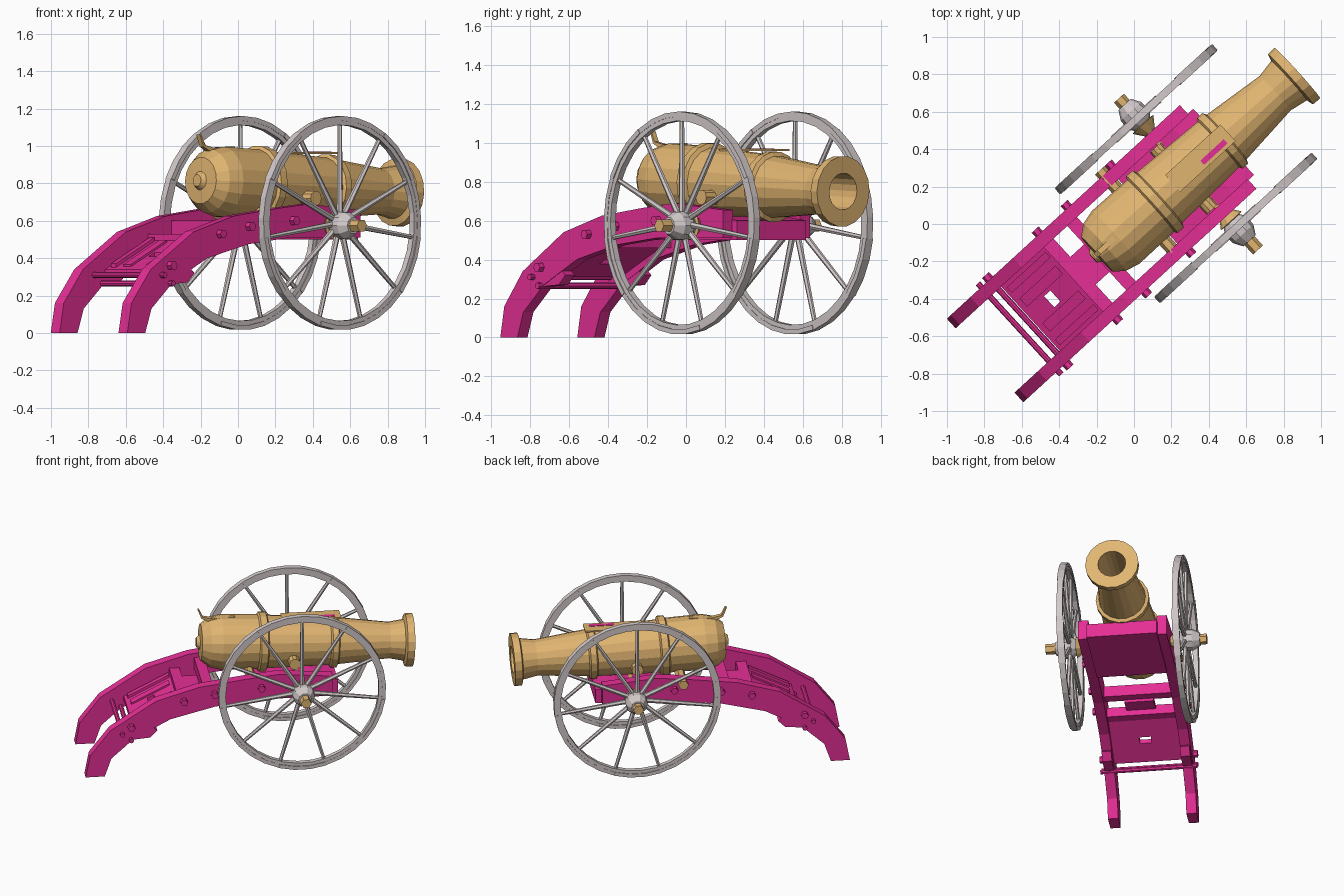
import bpy, bmesh, math
from mathutils import Matrix, Vector

if "Cube" in bpy.data.objects:
    bpy.data.objects.remove(bpy.data.objects["Cube"])

# The gun is built along local x (muzzle +x), then turned to its heading
HEADING = Matrix.Rotation(math.radians(42.5), 4, 'Z')


def material(name, rgb):
    m = bpy.data.materials.new(name)
    m.use_nodes = True
    m.diffuse_color = (*rgb, 1)
    m.node_tree.nodes["Principled BSDF"].inputs["Base Color"].default_value = (*rgb, 1)
    return m


brass = material("brass", (0.75, 0.46, 0.165))
paint = material("magenta_paint", (0.78, 0.028, 0.30))
grey = material("pale_grey", (0.65, 0.585, 0.585))


def finish(name, bm, mat):
    bmesh.ops.recalc_face_normals(bm, faces=bm.faces)
    bm.transform(HEADING)
    mesh = bpy.data.meshes.new(name)
    bm.to_mesh(mesh)
    bm.free()
    mesh.materials.append(mat)
    obj = bpy.data.objects.new(name, mesh)
    bpy.context.collection.objects.link(obj)
    return obj


def extrude(name, profile, y0, y1, mat):
    """Extrude an (x, z) outline sideways from y0 to y1."""
    bm = bmesh.new()
    face = bm.faces.new([bm.verts.new((x, y0, z)) for x, z in profile])
    out = bmesh.ops.extrude_face_region(bm, geom=[face])
    moved = [g for g in out["geom"] if isinstance(g, bmesh.types.BMVert)]
    bmesh.ops.translate(bm, verts=moved, vec=(0, y1 - y0, 0))
    return finish(name, bm, mat)


def box(name, x0, x1, y0, y1, z0, z1, mat):
    return extrude(name, [(x0, z0), (x1, z0), (x1, z1), (x0, z1)], y0, y1, mat)


def floor_board(name, x0, x1, y0, y1, lift=0):
    """Board lying on the sloping trail floor."""
    z0, z1 = (0.5 + (x + 0.43) * 0.5 + lift for x in (x0, x1))
    extrude(name, [(x0, z0), (x1, z1), (x1, z1 - .03), (x0, z0 - .03)], y0, y1, paint)


def lathe(bm, profile, steps, matrix, closed=False):
    """Spin (along, radius) points about local x."""
    n = len(profile)
    rings = []
    for along, r in profile:
        count = steps if r > 0 else 1
        rings.append([bm.verts.new(matrix @ Vector((along,
                     r * math.cos(math.tau * i / steps),
                     r * math.sin(math.tau * i / steps)))) for i in range(count)])
    for k in range(n if closed else n - 1):
        a, b = rings[k], rings[(k + 1) % n]
        for i in range(steps):
            j = (i + 1) % steps
            quad = [a[i % len(a)], a[j % len(a)], b[j % len(b)], b[i % len(b)]]
            bm.faces.new(list(dict.fromkeys(quad)))


def turned(name, profile, steps, matrix, mat, closed=False):
    bm = bmesh.new()
    lathe(bm, profile, steps, matrix, closed)
    return finish(name, bm, mat)


def crossways(x, z):
    """Local x of a lathe becomes sideways y, placed at x, z."""
    return Matrix.Translation((x, 0, z)) @ Matrix.Rotation(math.pi / 2, 4, 'Z')


def rod(name, x, z, y0, y1, r, mat, sides=8):
    turned(name, [(y0, 0), (y0, r), (y1, r), (y1, 0)], sides, crossways(x, z), mat)


# Barrel with reinforcing rings, flared lip and open bore
TILT = (Matrix.Translation((0, 0.013, 0.803)) @ Matrix.Rotation(-0.007, 4, 'Z')
        @ Matrix.Rotation(0.045, 4, 'Y'))
turned("barrel", [(-.285, 0), (-.285, .032), (-.262, .05), (-.257, .125), (-.2, .17),
                  (-.12, .19), (.13, .187), (.14, .205), (.185, .205), (.195, .182),
                  (.62, .165), (.63, .182), (.67, .182), (.68, .16), (1.03, .124),
                  (1.13, .142), (1.14, .18), (1.19, .182), (1.19, .095),
                  (.75, .09), (.75, 0)], 18, TILT, brass)

# Vent lever, and the sight strip with its painted mark, on top of the barrel
extrude("vent_lever", [(-.275, 1.06), (-.265, 1.06), (-.24, 1.005), (-.17, .99),
                       (-.02, .998), (-.02, .985), (-.2, .97), (-.25, .995)], .0, .03, brass)
box("sight_strip", .3, .7, -.04, .08, .957, .967, brass)
box("sight_mark", .49, .66, -.02, .01, .965, .97, paint)

# Trunnions and the pin that holds the breech to the rails
rod("trunnions", .36, .72, -.225, .225, .04, brass, 10)
rod("breech_pin", .06, .64, -.25, .335, .035, brass, 6)

# Two curved cheek rails running down into the trail feet
RAIL = [(-1.08, 0), (-1.05, .16), (-.91, .34), (-.60, .54), (-.31, .625), (0, .665),
        (.24, .69), (.61, .655), (.61, .51), (.1, .51), (-.2, .475), (-.5, .40),
        (-.75, .27), (-.905, .13), (-.95, 0)]
for side, s in (("left", 1), ("right", -1)):
    extrude(side + "_rail", RAIL, s * .233, s * .303, paint)
    extrude(side + "_rail_lug", [(-.78, .26), (-.64, .27), (-.59, .32), (-.66, .38)],
            s * .235, s * .3, paint)
    for x, z in ((-.77, .36), (-.41, .53), (-.2, .57), (.12, .6)):
        rod(side + "_rail_bolt", x, z, s * .29, s * .335, .025, paint, 6)

# Trail floor around a small hand hole, with raised battens
floor_board("trail_floor_rear", -.75, -.615, -.235, .235)
floor_board("trail_floor_front", -.57, -.43, -.235, .235)
for s in (1, -1):
    floor_board("trail_floor_side", -.615, -.57, s * .04, s * .235)
    floor_board("trail_batten", -.73, -.45, s * .17, s * .21, .02)
    floor_board("trail_board", -.72, -.46, s * .06, s * .12, .012)

# Crosspieces between the rails, leaving two openings behind the breech
box("rear_crosspiece", -.44, -.37, -.24, .24, .46, .53, paint)
box("breech_crosspiece", -.27, -.2, -.24, .24, .52, .6, paint)
box("centre_plank", -.38, -.26, -.1, .1, .5, .53, paint)
extrude("front_transom", [(.1, .5), (.65, .5), (.65, .6), (.5, .62), (.1, .56)],
        -.24, .24, paint)
rod("upper_tie_rod", -.83, .31, -.33, .33, .016, paint)
rod("lower_tie_rod", -.77, .265, -.33, .33, .016, paint)

# Axle through both hubs, set a little below the rim centres
AX, AZ, RADIUS, SPOKES = .387, .588, .572, 11
HUB = crossways(AX + .008, AZ - .014)
turned("axle", [(-.55, 0), (-.55, .036), (.55, .036), (.55, 0)], 6, HUB, brass)

# Spoked wheels: rim, overlapping tyre plates, spokes, hub, brass collar
for side, s, y in (("left", 1, .405), ("right", -1, -.383)):
    turned(side + "_wheel_rim", [(y - .018, RADIUS - .048), (y - .018, RADIUS - .006),
                                 (y + .018, RADIUS - .006), (y + .018, RADIUS - .048)],
           33, crossways(AX, AZ), grey, closed=True)
    turned(side + "_hub", [(y - s * .05, 0), (y - s * .05, .05), (y - s * .01, .078),
                           (y + s * .05, .074), (y + s * .1, .045), (y + s * .1, 0)],
           10, HUB, grey)
    turned(side + "_hub_collar", [(y - s * .1, 0), (y - s * .1, .035),
                                  (y - s * .045, .075), (y - s * .03, 0)],
           10, HUB, brass)

    spokes, plates = bmesh.new(), bmesh.new()
    for i in range(SPOKES):
        turn = (Matrix.Translation((AX, y, AZ))
                @ Matrix.Rotation(math.tau * i / SPOKES, 4, 'Y')
                @ Matrix.Rotation(-math.pi / 2, 4, 'Y'))
        lathe(spokes, [(.05, 0), (.05, .017), (RADIUS - .03, .012), (RADIUS - .03, 0)], 6, turn)
        # every other plate sits a little wider, giving the stepped tyre
        w = .024 if i % 2 else .02
        arc = [math.tau * (i + t / 3) / SPOKES for t in range(4)]
        loops = []
        for a in arc:
            loops.append([plates.verts.new((AX + r * math.sin(a), y + d, AZ + r * math.cos(a)))
                          for r, d in ((RADIUS - .025, -w), (RADIUS, -w),
                                       (RADIUS, w), (RADIUS - .025, w))])
        for a, b in zip(loops, loops[1:]):
            for k in range(4):
                plates.faces.new((a[k], a[k - 1], b[k - 1], b[k]))
        plates.faces.new(loops[0])
        plates.faces.new(loops[-1])
    finish(side + "_wheel_spokes", spokes, grey)
    finish(side + "_tyre_plates", plates, grey)
